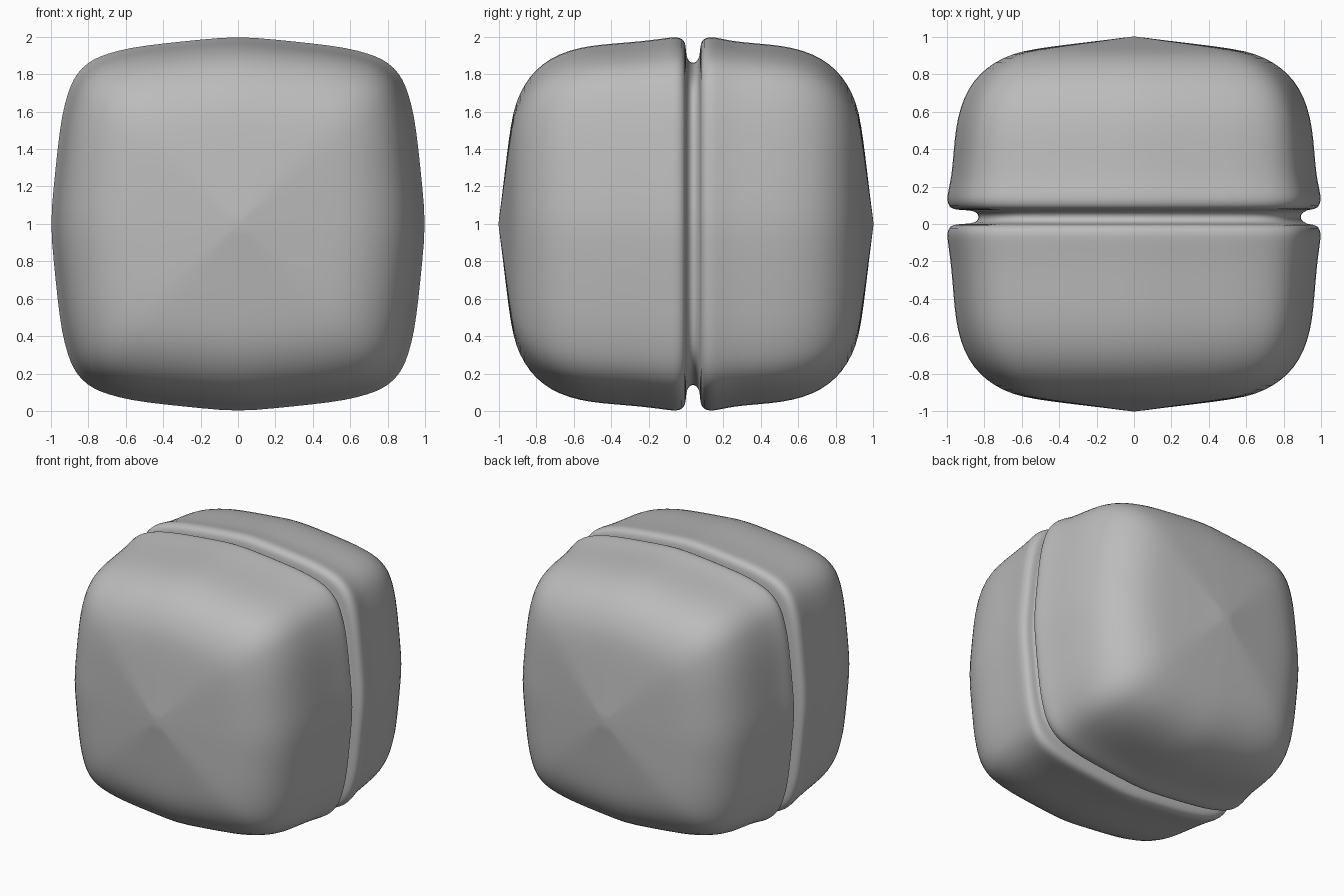
import bpy
import bmesh

cube = bpy.data.objects.get("Cube")
if cube:
    bpy.data.objects.remove(cube, do_unlink=True)

# One matte grey for the whole body
grey = bpy.data.materials.new("matte_grey")
grey.use_nodes = True
colour = (0.5, 0.5, 0.5, 1)
grey.diffuse_color = colour
grey.node_tree.nodes["Principled BSDF"].inputs["Base Color"].default_value = colour

# Soft square cross-section: one eighth, then mirrored and turned
eighth = [(1.004, 0), (0.985, 0.2), (0.965, 0.4), (0.942, 0.58), (0.91, 0.7), (0.88, 0.775), (0.835, 0.835)]
quarter = eighth + [(b, a) for a, b in reversed(eighth[1:-1])]
section = []
for turn in range(4):
    section += quarter
    quarter = [(-b, a) for a, b in quarter]

# Domed end and lip of one half: (scale, distance from the middle)
half = [(0.1, 0.99), (0.3, 0.966), (0.45, 0.948), (0.6, 0.925), (0.7, 0.89), (0.79, 0.836),
        (0.86, 0.765), (0.91, 0.68), (0.945, 0.57), (0.962, 0.45), (0.973, 0.3),
        (0.985, 0.18)]
lip = [(1.0, 0.08), (1.001, 0.05), (0.992, 0.02), (0.97, 0.004), (0.93, 0), (0.895, -0.003)]
GROOVE = 0.075  # width of the groove, which starts at the middle

front = [(s, -d) for s, d in half + lip]
floor = [(0.87, 0.016), (0.86, GROOVE / 2), (0.87, GROOVE - 0.016)]
back = [(s, GROOVE + d) for s, d in reversed(lip)] + [(s, d + 0.04 * (s > 0.98)) for s, d in reversed(half)]


def loft(name, rings, tip):
    """Join scaled copies of the section along y and close both ends to a point."""
    bm = bmesh.new()
    loops = []
    for s, y in rings:
        # The core sits slightly to the left inside the groove
        shift = 0.03 if s < 0.9 and abs(y) < 0.1 else 0
        loops.append([bm.verts.new((s * a + shift, y, 1 + s * b)) for a, b in section])
    n = len(section)
    for low, high in zip(loops, loops[1:]):
        for i in range(n):
            j = (i + 1) % n
            bm.faces.new((low[i], low[j], high[j], high[i]))
    for loop, y in ((loops[0], -tip), (loops[-1], tip)):
        pole = bm.verts.new((0, y, 1))
        for i in range(n):
            bm.faces.new((loop[i], loop[(i + 1) % n], pole))
    bmesh.ops.recalc_face_normals(bm, faces=bm.faces)
    for face in bm.faces:
        face.smooth = True
    mesh = bpy.data.meshes.new(name)
    bm.to_mesh(mesh)
    bm.free()
    mesh.materials.append(grey)
    obj = bpy.data.objects.new(name, mesh)
    bpy.context.collection.objects.link(obj)
    soft = obj.modifiers.new("soften", "SUBSURF")
    soft.levels = soft.render_levels = 1
    return obj


loft("grooved_soft_block", front + floor + back, 1.004)
